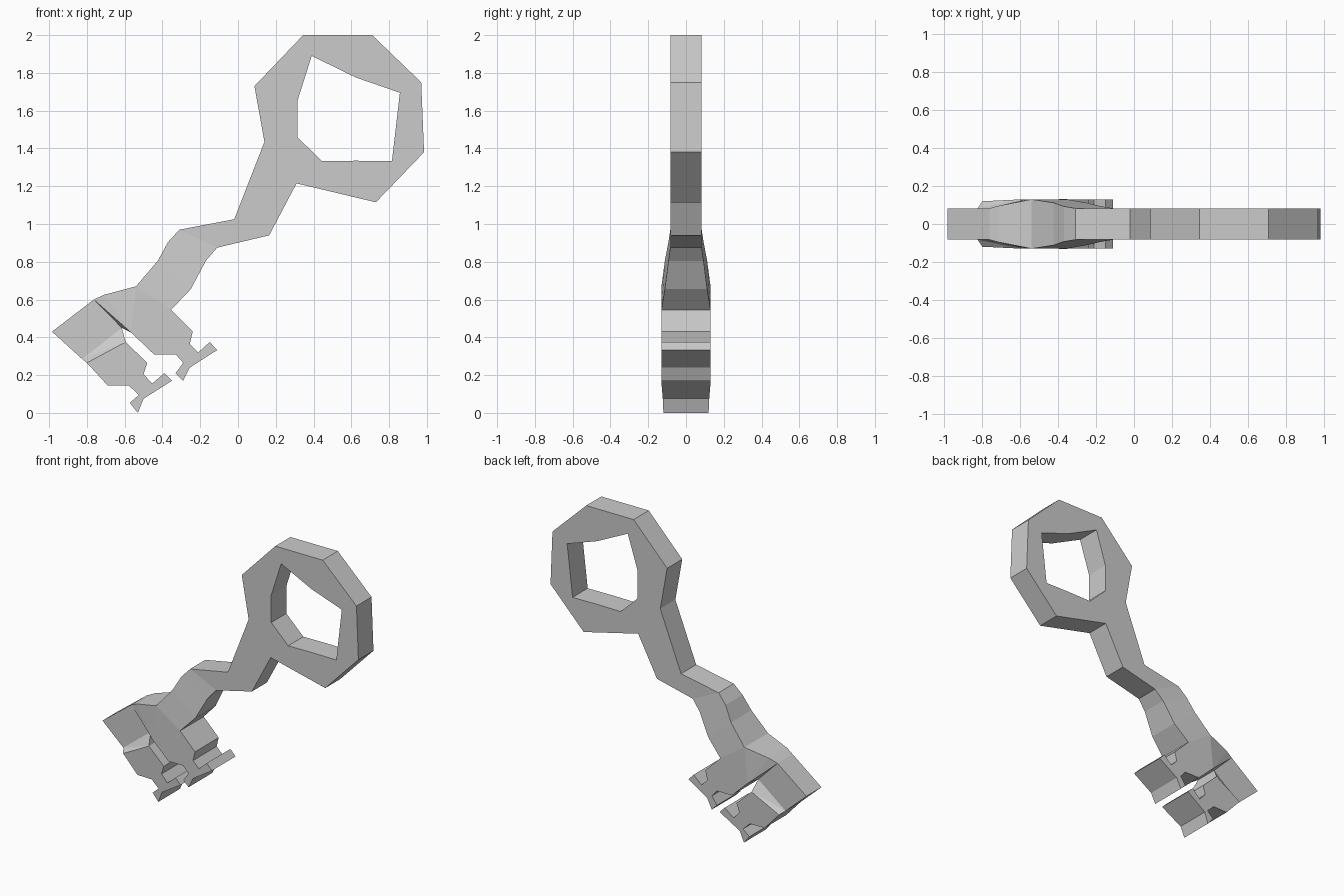
import bpy, bmesh

if "Cube" in bpy.data.objects:
    bpy.data.objects.remove(bpy.data.objects["Cube"])

THIN, THICK = 0.083, 0.13
panels = []          # flat panels of (x, z, half thickness)


def flat(points, h):
    return [(x, z, h) for x, z in points]


# Bow: outer and inner outlines joined by quads
outer = [(0.14, 1.435), (0.087, 1.73), (0.345, 2.0), (0.71, 2.0),
         (0.97, 1.75), (0.985, 1.38), (0.73, 1.115), (0.31, 1.215)]
inner = [(0.314, 1.46), (0.314, 1.65), (0.39, 1.89), (0.625, 1.775),
         (0.857, 1.695), (0.815, 1.333), (0.625, 1.335), (0.445, 1.333)]
for i in range(8):
    j = (i + 1) % 8
    panels.append(flat([outer[i], outer[j], inner[j], inner[i]], THIN))

# Crooked shaft: left point, right point, half thickness
shaft = [(outer[0], outer[7], THIN),
         ((-0.02, 1.025), (0.165, 0.94), THIN),
         ((-0.31, 0.97), (-0.11, 0.875), THIN),
         ((-0.37, 0.905), (-0.17, 0.805), 0.093),
         ((-0.425, 0.805), (-0.25, 0.655), 0.112),
         ((-0.54, 0.67), (-0.355, 0.545), THICK)]
for (a, b, h), (c, d, k) in zip(shaft, shaft[1:]):
    panels.append(flat([a, b], h) + flat([d, c], k))

# Inner bit with its forked tooth
panels.append(flat([(-0.54, 0.67), (-0.355, 0.545), (-0.24, 0.43), (-0.255, 0.365),
                    (-0.21, 0.32), (-0.15, 0.375), (-0.11, 0.333), (-0.255, 0.24),
                    (-0.29, 0.17), (-0.33, 0.21), (-0.29, 0.265), (-0.33, 0.31),
                    (-0.445, 0.31), (-0.565, 0.425)], THICK))

# Sloping transition from the bit down to the thin end block
top, bend = (-0.54, 0.67, THICK), (-0.71, 0.625, 0.097)
slot, head = (-0.565, 0.425, THICK), (-0.615, 0.45, THIN)
corner, low = (-0.763, 0.60, THIN), (-0.825, 0.285, THIN)
panels += [[top, slot, bend], [bend, slot, corner], [corner, slot, head]]

# End block
panels.append([corner, head, low, (-0.985, 0.43, THIN)])

# Outer bit, slightly tapered, with its forked tooth and bevelled root
outer_bit = [(x, z, 0.12 + 0.031 * (x + 0.8) + 0.033 * (z - 0.265)) for x, z in [
    (-0.80, 0.265), (-0.595, 0.375), (-0.48, 0.265), (-0.50, 0.205), (-0.455, 0.155),
    (-0.39, 0.21), (-0.35, 0.17), (-0.50, 0.075), (-0.53, 0.0), (-0.573, 0.053),
    (-0.525, 0.095), (-0.578, 0.145), (-0.69, 0.145)]]
panels.append(outer_bit)
panels += [[low, head, outer_bit[1]], [low, outer_bit[1], outer_bit[0]]]

# Mirror the panels front to back and wall up every open edge
bm = bmesh.new()
verts, edge_use = {}, {}


def vert(p, side):
    key = (p, side)
    if key not in verts:
        verts[key] = bm.verts.new((p[0], side * p[2], p[1]))
    return verts[key]


for panel in panels:
    for side in (-1, 1):
        bm.faces.new([vert(p, side) for p in panel])
    for a, b in zip(panel, panel[1:] + panel[:1]):
        edge_use.setdefault(frozenset((a, b)), []).append((a, b))
for uses in edge_use.values():
    if len(uses) == 1:
        a, b = uses[0]
        bm.faces.new([vert(a, -1), vert(b, -1), vert(b, 1), vert(a, 1)])
bmesh.ops.recalc_face_normals(bm, faces=bm.faces)

mesh = bpy.data.meshes.new("key")
bm.to_mesh(mesh)
bm.free()
bpy.context.collection.objects.link(bpy.data.objects.new("key", mesh))
